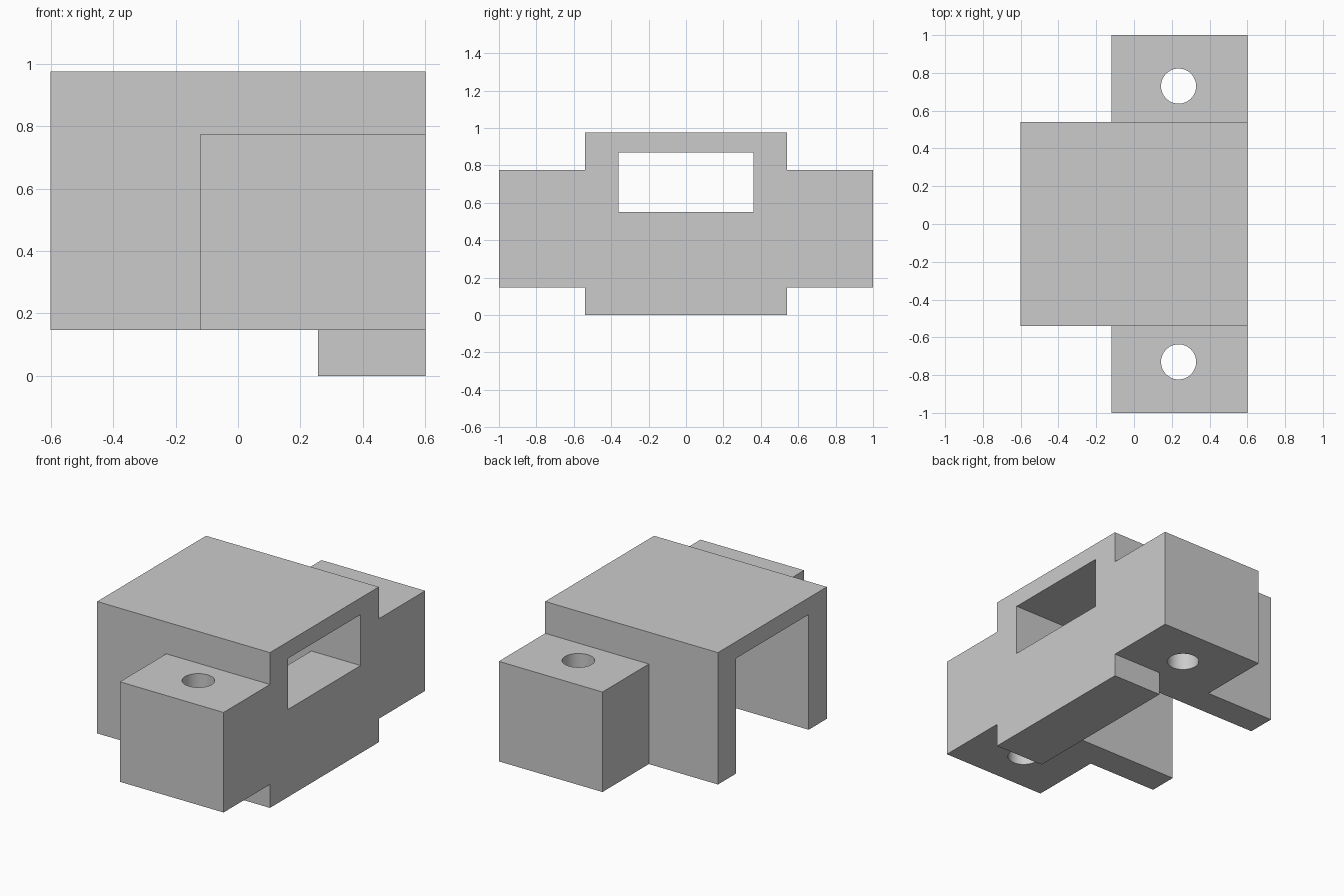
import bpy
import bmesh
import math
from mathutils import Matrix

if "Cube" in bpy.data.objects:
    bpy.data.objects.remove(bpy.data.objects["Cube"], do_unlink=True)

grey = bpy.data.materials.new("light grey")
grey.use_nodes = True
grey.diffuse_color = (0.6, 0.6, 0.6, 1)
grey.node_tree.nodes["Principled BSDF"].inputs["Base Color"].default_value = (0.6, 0.6, 0.6, 1)


def finish(name, bm):
    bmesh.ops.recalc_face_normals(bm, faces=bm.faces[:])
    mesh = bpy.data.meshes.new(name)
    bm.to_mesh(mesh)
    bm.free()
    mesh.materials.append(grey)
    obj = bpy.data.objects.new(name, mesh)
    bpy.context.collection.objects.link(obj)
    return obj


def prism(name, profile, half_width):
    """Extrude an (x, z) profile symmetrically along y."""
    bm = bmesh.new()
    face = bm.faces.new([bm.verts.new((x, -half_width, z)) for x, z in profile])
    new = bmesh.ops.extrude_face_region(bm, geom=[face])["geom"]
    bmesh.ops.translate(bm, vec=(0, 2 * half_width, 0),
                        verts=[v for v in new if isinstance(v, bmesh.types.BMVert)])
    return finish(name, bm)


def cylinder(name, x, y, z, radius, depth):
    bm = bmesh.new()
    bmesh.ops.create_cone(bm, cap_ends=True, segments=48, radius1=radius, radius2=radius,
                          depth=depth, matrix=Matrix.Translation((x, y, z)))
    return finish(name, bm)


def combine(target, tool, operation):
    """Apply a boolean and discard the tool."""
    mod = target.modifiers.new(operation, 'BOOLEAN')
    mod.operation = operation
    mod.solver = 'EXACT'
    mod.object = tool
    bpy.context.view_layer.objects.active = target
    bpy.ops.object.modifier_apply(modifier=mod.name)
    bpy.data.objects.remove(tool, do_unlink=True)


# Housing with its lower lip, seen from the front as one profile
back, lip, end = -0.6, 0.257, 0.6
low, high = 0.147, 0.975
housing = prism("bracket_housing", [(back, low), (lip, low), (lip, 0), (end, 0),
                                    (end, high), (back, high)], 0.54)

# Mounting lugs, one block running through both sides
lugs = prism("mounting_lugs", [(-0.12, low), (end, low), (end, 0.775), (-0.12, 0.775)], 1)
combine(housing, lugs, 'UNION')

# Stepped channel, open below and behind, with a window in the end wall
channel = prism("channel_cutter", [(-0.8, -0.2), (lip, -0.2), (lip, 0.55), (0.8, 0.55),
                                   (0.8, 0.87), (-0.8, 0.87)], 0.36)
combine(housing, channel, 'DIFFERENCE')

# Bolt holes through the lugs
for side in (-1, 1):
    hole = cylinder("bolt_hole_cutter", 0.236, side * 0.73, 0.46, 0.093, 1.2)
    combine(housing, hole, 'DIFFERENCE')

# Round holes shade smooth, block edges stay sharp
bpy.ops.object.select_all(action='DESELECT')
housing.select_set(True)
bpy.context.view_layer.objects.active = housing
bpy.ops.object.shade_smooth_by_angle(angle=math.radians(30))
